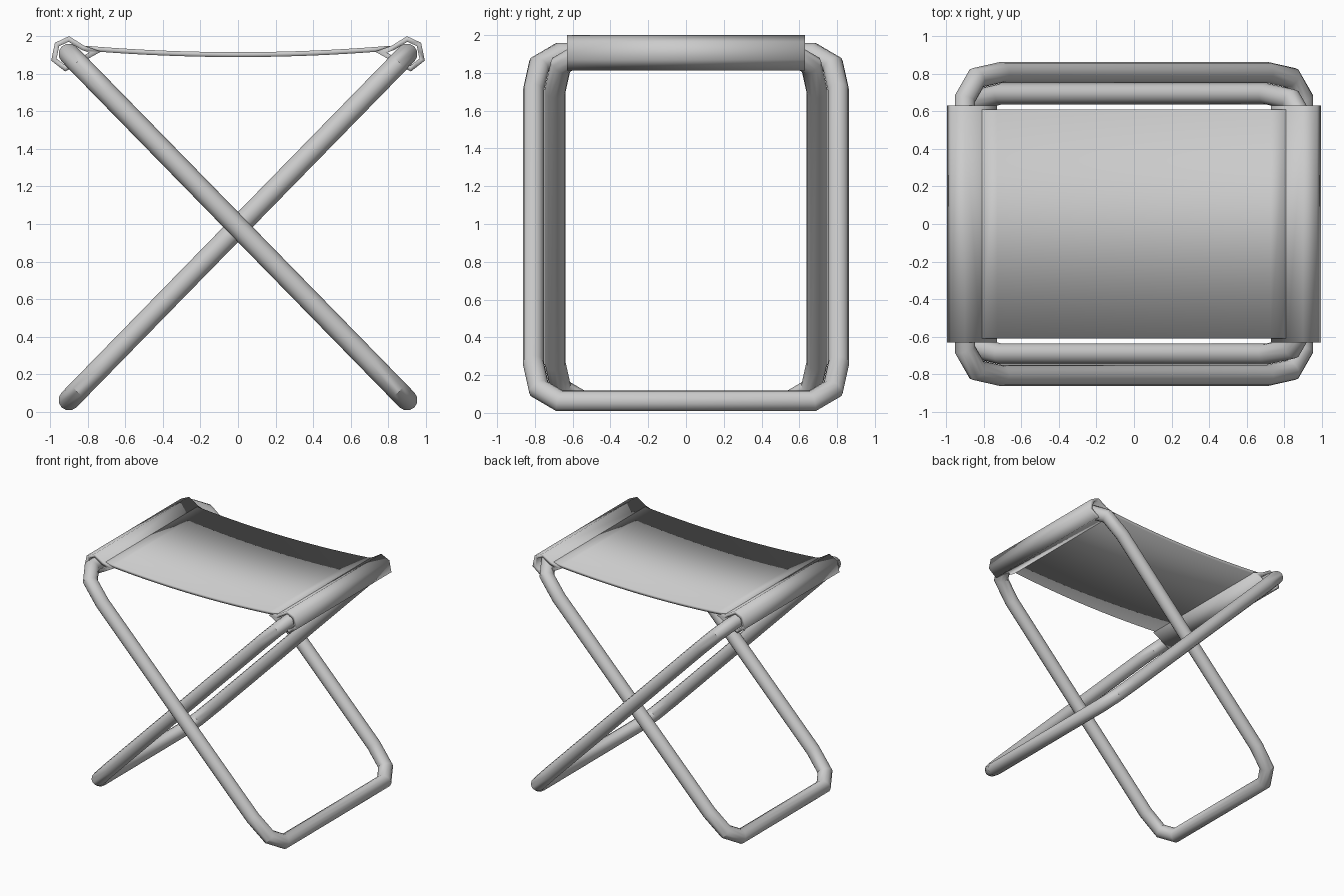
import bpy, bmesh, math
from mathutils import Vector

cube = bpy.data.objects.get("Cube")
if cube:
    bpy.data.objects.remove(cube)


def make_material(name, colour):
    mat = bpy.data.materials.new(name)
    mat.use_nodes = True
    mat.diffuse_color = colour
    mat.node_tree.nodes["Principled BSDF"].inputs["Base Color"].default_value = colour
    return mat


GREY = make_material("light grey", (0.6, 0.6, 0.6, 1))


def finish(name, bm, angle):
    bmesh.ops.recalc_face_normals(bm, faces=bm.faces)
    mesh = bpy.data.meshes.new(name)
    bm.to_mesh(mesh)
    bm.free()
    obj = bpy.data.objects.new(name, mesh)
    bpy.context.collection.objects.link(obj)
    mesh.materials.append(GREY)
    bpy.ops.object.select_all(action="DESELECT")
    obj.select_set(True)
    bpy.context.view_layer.objects.active = obj
    bpy.ops.object.shade_smooth_by_angle(angle=math.radians(angle))
    return obj


def tube_frame(name, side, half_width, radius=0.056, sides=12):
    """Closed, mitred tube loop leaning from low at side*x to high at -side*x."""
    low, high = Vector((side * 0.9, 0, 0.063)), Vector((-side * 0.9, 0, 1.905))
    length = (high - low).length
    along, across = (high - low).normalized(), Vector((0, 1, 0))
    normal = along.cross(across)
    # One rounded corner, mirrored to all four: (y, distance along the leg)
    corner = [(half_width - 0.14, 0), (half_width - 0.03, 0.09), (half_width, 0.28)]
    right = corner + [(y, length - s) for y, s in reversed(corner)]
    path = [Vector(p) for p in right + [(-y, s) for y, s in reversed(right)]]
    bm = bmesh.new()
    rings = []
    for i, p in enumerate(path):
        before = (p - path[i - 1]).normalized()
        after = (path[(i + 1) % len(path)] - p).normalized()
        tangent = (before + after).normalized()
        mitre = Vector((tangent.y, -tangent.x)) / tangent.dot(after)
        ring = []
        for k in range(sides):
            a = math.tau * k / sides
            q = p + mitre * radius * math.cos(a)
            ring.append(bm.verts.new(low + across * q.x + along * q.y
                                     + normal * radius * math.sin(a)))
        rings.append(ring)
    for i, ring in enumerate(rings):
        nxt = rings[(i + 1) % len(rings)]
        for k in range(sides):
            j = (k + 1) % sides
            bm.faces.new((ring[k], ring[j], nxt[j], nxt[k]))
    return finish(name, bm, 40)


def cloth(name, profile, half_depth, closed, thickness=0.026):
    """Sweep an (x, z) outline along y and give it thickness."""
    bm = bmesh.new()
    rows = [[bm.verts.new((x, y, z)) for x, z in profile]
            for y in (-half_depth, half_depth)]
    count = len(profile)
    for i in range(count if closed else count - 1):
        j = (i + 1) % count
        bm.faces.new((rows[0][i], rows[0][j], rows[1][j], rows[1][i]))
    obj = finish(name, bm, 50)
    solid = obj.modifiers.new("thickness", "SOLIDIFY")
    solid.thickness = thickness
    solid.offset = -1 if closed else 0
    solid.use_even_offset = True
    return obj


# Crossed legs: the wide frame straddles the narrow one
tube_frame("outer_leg_frame", 1, 0.808)
tube_frame("inner_leg_frame", -1, 0.693)

# Sagging seat sheet
sag = [(x / 10 * 0.81, 1.902 + 0.034 * (x / 10) ** 2) for x in range(-10, 11)]
cloth("seat_cloth", sag, 0.61, False)

# Sleeves wrapped round the top rails, tapering to a seam under the seat
loop = [(0.82, 1.95), (0.9, 2.0), (0.975, 1.965), (0.995, 1.87), (0.92, 1.812),
        (0.73, 1.918)]
for label, side in (("left", 1), ("right", -1)):
    cloth(label + "_sleeve", [(side * x, z) for x, z in loop], 0.63, True)
